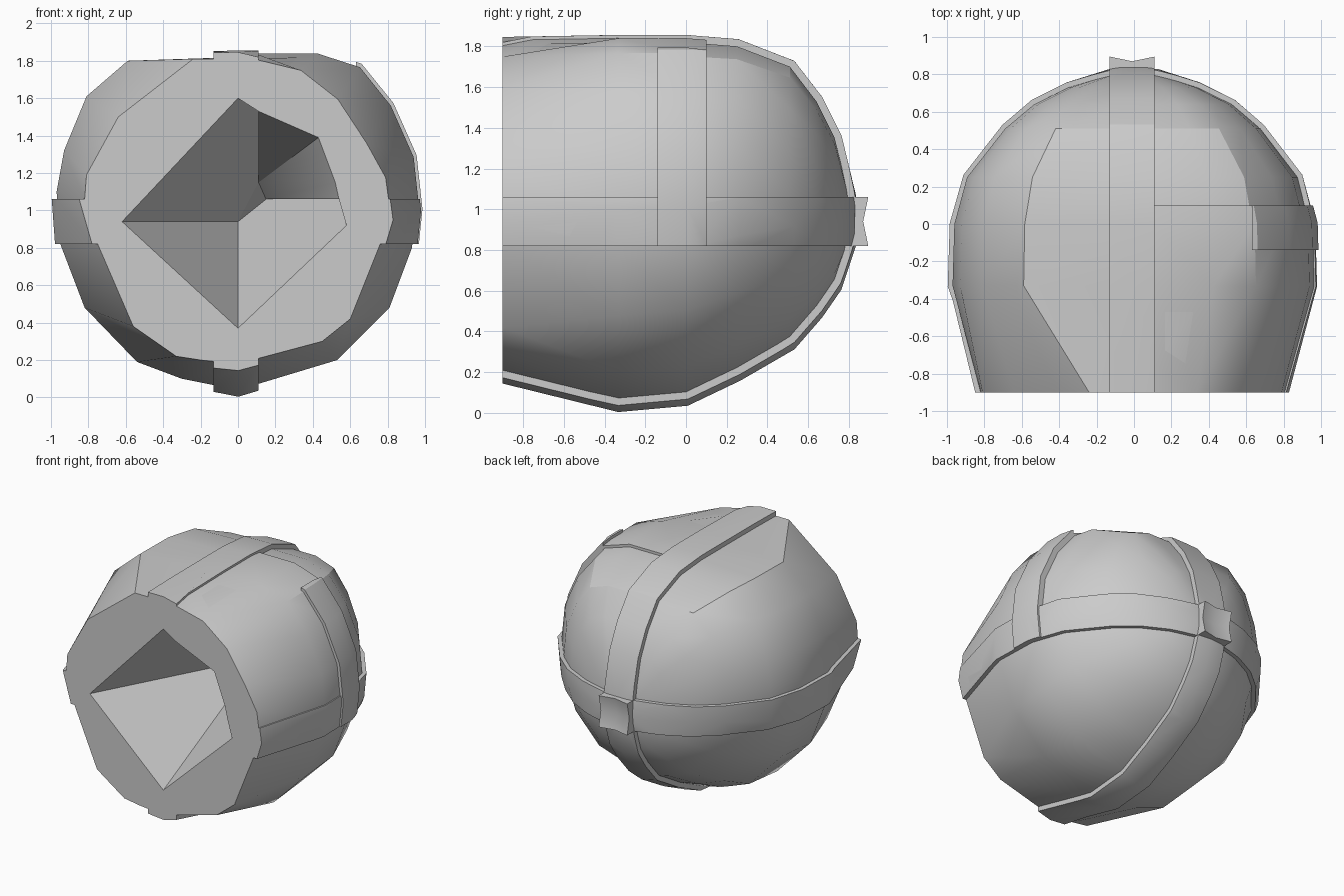
import bpy
import bmesh
from mathutils import Vector

old = bpy.data.objects.get("Cube")
if old:
    bpy.data.objects.remove(old, do_unlink=True)

grey = bpy.data.materials.new("light_grey")
grey.use_nodes = True
grey.diffuse_color = (0.6, 0.6, 0.6, 1)
grey.node_tree.nodes["Principled BSDF"].inputs["Base Color"].default_value = grey.diffuse_color

FRONT = -0.9
# Cross-sections in x, z, clockwise from the top: flat front rim and widest girth
RIM = [(0, 1.81), (.33, 1.73), (.52, 1.58), (.67, 1.35), (.77, 1.17), (.8, .95),
       (.76, .82), (.6, .42), (.45, .3), (0, .18), (-.2, .2), (-.33, .22),
       (-.56, .38), (-.75, .82), (-.82, 1.06), (-.81, 1.19), (-.64, 1.5), (-.24, 1.81)]
GIRTH = [(0, 1.82), (.42, 1.82), (.64, 1.75), (.8, 1.55), (.92, 1.28), (.95, 1),
         (.93, .8), (.81, .48), (.53, .2), (0, .04), (-.3, .1), (-.54, .19),
         (-.82, .48), (-.95, .82), (-.97, 1.1), (-.93, 1.32), (-.81, 1.61), (-.59, 1.8)]
# Rings behind the girth: y, width factor, lowest z, highest z
STATIONS = [(-.33, 1, .04, 1.82), (0, .99, .07, 1.82), (.25, .92, .19, 1.8),
            (.51, .71, .34, 1.7), (.64, .55, .49, 1.53), (.73, .36, .62, 1.35),
            (.8, .13, .83, 1.06)]


def finish(name, bm):
    """Turn a bmesh into a linked object with the shared material."""
    bmesh.ops.recalc_face_normals(bm, faces=bm.faces[:])
    mesh = bpy.data.meshes.new(name)
    bm.to_mesh(mesh)
    bm.free()
    mesh.materials.append(grey)
    obj = bpy.data.objects.new(name, mesh)
    bpy.context.collection.objects.link(obj)
    return obj


def shell(name, offset=0.0, front=FRONT):
    """Loft the rounded hull, optionally grown or shrunk along its normals."""
    bm = bmesh.new()
    rings = [[bm.verts.new((x, FRONT, z)) for x, z in RIM]]
    low = min(z for _, z in GIRTH)
    height = max(z for _, z in GIRTH) - low
    for y, width, bottom, top in STATIONS:
        rings.append([bm.verts.new((x * width, y, bottom + (z - low) / height * (top - bottom)))
                      for x, z in GIRTH])
    count = len(RIM)
    for a, b in zip(rings, rings[1:]):
        for i in range(count):
            j = (i + 1) % count
            bm.faces.new((a[i], a[j], b[j], b[i]))
    bm.faces.new(rings[0])
    bm.faces.new(rings[-1])
    bmesh.ops.recalc_face_normals(bm, faces=bm.faces[:])
    bm.normal_update()
    directions = {v: v.normal.copy() for v in bm.verts}
    for v in rings[0]:
        directions[v].y = 0
        directions[v].normalize()
        v.co.y = front
    for v, direction in directions.items():
        v.co += direction * offset
    return finish(name, bm)


def block(name, low, high):
    """Axis-aligned box between two corners."""
    bm = bmesh.new()
    bmesh.ops.create_cube(bm, size=1)
    low, high = Vector(low), Vector(high)
    for v in bm.verts:
        v.co = Vector([(l + h) / 2 + c * (h - l) for l, h, c in zip(low, high, v.co)])
    return finish(name, bm)


def helper(obj):
    obj.hide_render = True
    obj.hide_viewport = True
    return obj


def cut(obj, tool, operation):
    mod = obj.modifiers.new(operation.lower(), "BOOLEAN")
    mod.object = tool
    mod.operation = operation
    mod.solver = "EXACT"


def bake(obj):
    """Apply modifiers, then smooth with sharp creases kept."""
    bpy.context.view_layer.update()
    graph = bpy.context.evaluated_depsgraph_get()
    obj.data = bpy.data.meshes.new_from_object(obj.evaluated_get(graph))
    obj.modifiers.clear()
    bpy.ops.object.select_all(action="DESELECT")
    obj.select_set(True)
    bpy.context.view_layer.objects.active = obj
    bpy.ops.object.shade_smooth_by_angle(angle=0.5)


# Pyramid-shaped recess in the flat front, with one stepped quarter
OPENING = {"top": (0, 1.6), "left": (-.62, .94), "bottom": (0, .37), "right": (.58, .92),
           "side": (.54, 1.06), "bend": (.52, 1.15), "corner": (.43, 1.39), "notch": (.11, 1.53)}
DEEP = {"apex": (0, 1.15, .94), "notch_in": (.11, .33, 1.53), "upper": (.11, .99, 1.15),
        "inner": (.15, 1.09, 1.06), "side_in": (.54, .32, 1.06)}
WALLS = ["left top notch_in upper apex", "top notch notch_in", "notch upper notch_in",
         "notch corner upper", "corner bend upper", "bend inner upper", "bend side inner",
         "side side_in inner", "side right side_in", "right bottom apex inner side_in",
         "bottom left apex", "apex upper inner"]
bm = bmesh.new()
points = {key: bm.verts.new((x, FRONT, z)) for key, (x, z) in OPENING.items()}
mouth = [bm.verts.new((x, FRONT - .1, z)) for x, z in OPENING.values()]
points.update({key: bm.verts.new((x, FRONT + d, z)) for key, (x, d, z) in DEEP.items()})
edge = [points[key] for key in OPENING]
for i in range(len(edge)):
    bm.faces.new((mouth[i - 1], mouth[i], edge[i], edge[i - 1]))
bm.faces.new(mouth)
for wall in WALLS:
    bm.faces.new([points[key] for key in wall.split()])
recess = helper(finish("recess_cutter", bm))

# Main hull
hull = shell("hull")
cut(hull, recess, "DIFFERENCE")
bake(hull)

# Thin raised bands and panel that hug the hull
core = helper(shell("core_cutter", -.015, FRONT - .02))
BANDS = {
    "vertical_band": ((-.13, -2, -1), (.11, 2, 3), .036),
    "horizontal_band": ((-2, -2, .82), (2, 2, 1.06), .029),
    "upper_side_panel": ((.11, -2, .82), (2, .1, 3), .02),
    "side_strap": ((.63, -.14, .82), (2, .1, 3), .042),
}
for name, (low, high, offset) in BANDS.items():
    band = shell(name, offset)
    limits = helper(block(name + "_cutter", low, high))
    cut(band, limits, "INTERSECT")
    cut(band, core, "DIFFERENCE")
    bake(band)

# Rear boss where the bands cross, with a dished face
bm = bmesh.new()
bmesh.ops.create_grid(bm, x_segments=2, y_segments=2, size=1)
back = bmesh.ops.extrude_face_region(bm, geom=bm.faces[:])["geom"]
raised = {v for v in back if isinstance(v, bmesh.types.BMVert)}
for v in bm.verts:
    x, z = v.co.x, v.co.y
    depth = .845 + .025 * (abs(x) + abs(z)) if v in raised else .75
    v.co = (-.01 + .12 * x, depth, .94 + .12 * z)
bake(finish("rear_boss", bm))
